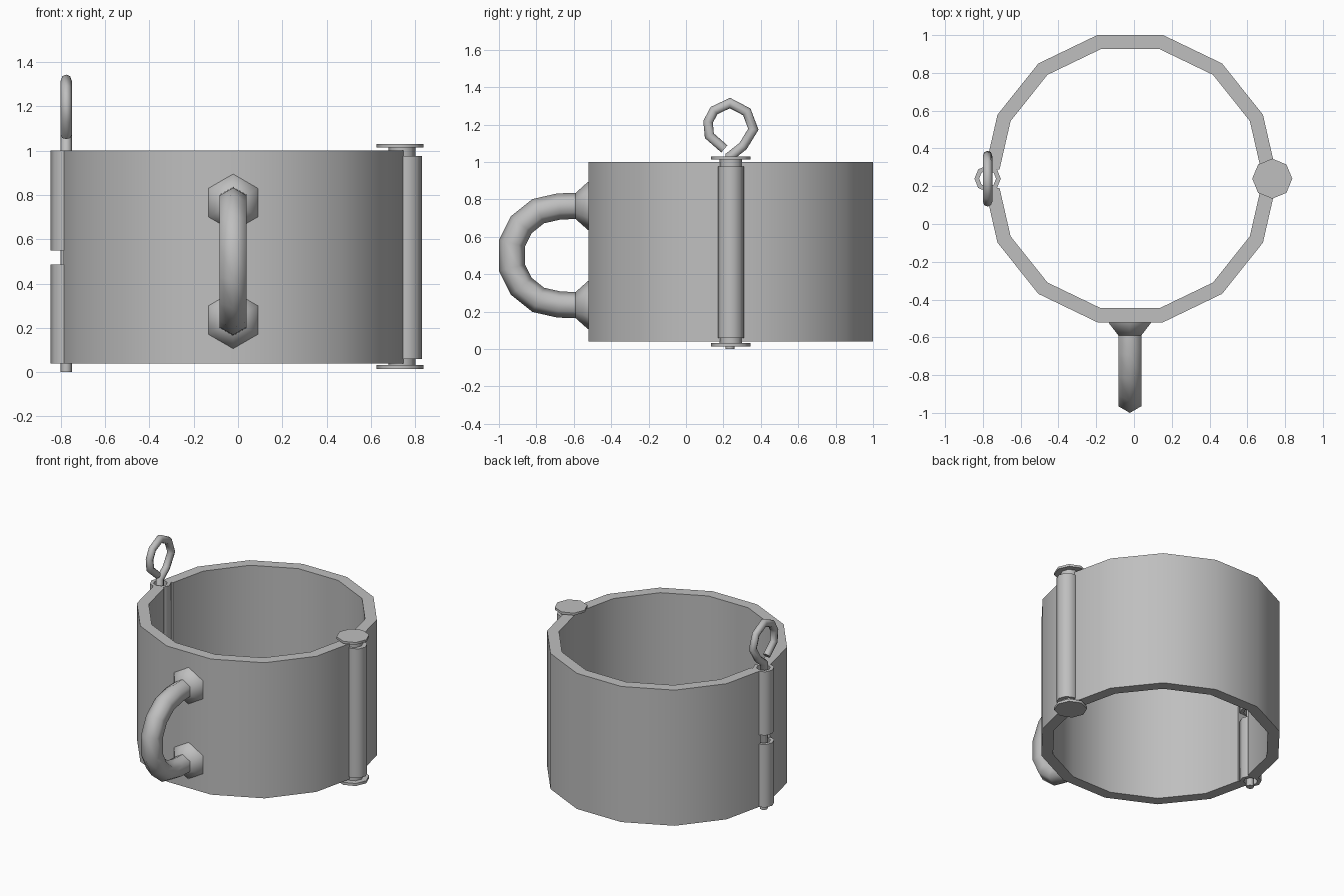
import bpy, bmesh, math
from mathutils import Vector

if "Cube" in bpy.data.objects:
    bpy.data.objects.remove(bpy.data.objects["Cube"], do_unlink=True)

STEEL = bpy.data.materials.new("grey steel")
STEEL.use_nodes = True
STEEL.diffuse_color = (0.52, 0.52, 0.52, 1)
STEEL.node_tree.nodes["Principled BSDF"].inputs["Base Color"].default_value = (0.52, 0.52, 0.52, 1)

CX, CY = -0.02, 0.24     # centre of the band
BOTTOM, TOP = 0.04, 1.0


def finish(name, bm, angle=65):
    bmesh.ops.recalc_face_normals(bm, faces=bm.faces)
    mesh = bpy.data.meshes.new(name)
    bm.to_mesh(mesh)
    bm.free()
    mesh.materials.append(STEEL)
    obj = bpy.data.objects.new(name, mesh)
    bpy.context.collection.objects.link(obj)
    bpy.ops.object.select_all(action='DESELECT')
    obj.select_set(True)
    bpy.context.view_layer.objects.active = obj
    bpy.ops.object.shade_smooth_by_angle(angle=math.radians(angle))
    return obj


def extrude_outline(name, points, z0, z1, angle=65):
    bm = bmesh.new()
    face = bm.faces.new([bm.verts.new((x, y, z0)) for x, y in points])
    top = bmesh.ops.extrude_face_region(bm, geom=[face], use_keep_orig=True)["geom"]
    verts = [v for v in top if isinstance(v, bmesh.types.BMVert)]
    bmesh.ops.translate(bm, verts=verts, vec=(0, 0, z1 - z0))
    return finish(name, bm, angle)


def circle(x, y, r, n):
    return [(x + r * math.cos(math.tau * i / n), y + r * math.sin(math.tau * i / n))
            for i in range(n)]


def skin(bm, rings):
    n = len(rings[0])
    for a, b in zip(rings, rings[1:]):
        for i in range(n):
            bm.faces.new((a[i], a[(i + 1) % n], b[(i + 1) % n], b[i]))
    bm.faces.new(rings[0])
    bm.faces.new(rings[-1])


def sweep(name, x, path, r, n):
    """Round bar bent along a (y, z) path, mitred at each bend."""
    bm = bmesh.new()
    pts = [Vector((x, y, z)) for y, z in path]
    side = Vector((1, 0, 0))
    rings = []
    for i, p in enumerate(pts):
        before = (p - pts[max(i - 1, 0)]).normalized()
        after = (pts[min(i + 1, len(pts) - 1)] - p).normalized()
        tangent = (before + after).normalized()
        normal = tangent.cross(side) / max(tangent.dot(before), tangent.dot(after))
        rings.append([bm.verts.new(p + normal * r * math.cos(math.tau * k / n)
                                   + side * r * math.sin(math.tau * k / n))
                      for k in range(n)])
    skin(bm, rings)
    return finish(name, bm)


# Fourteen-sided band, split open at the left-hand pin joint
def band_arc(r):
    pts = circle(CX, CY, r, 14)
    pts = [Vector(p) for p in pts[7:] + pts[:8]]
    first = pts[0].lerp(pts[1], 0.16)
    last = pts[-1].lerp(pts[-2], 0.16)
    return [first] + pts[1:-1] + [last]


extrude_outline("band", band_arc(0.78) + band_arc(0.703)[::-1], BOTTOM, TOP, 40)

# Hollow knuckles that hold the pin, with a gap between them
PIN_X = -0.775
for label, z0, z1 in (("lower", BOTTOM, 0.485), ("upper", 0.55, TOP)):
    bm = bmesh.new()
    verts = [bm.verts.new((PIN_X + r, CY, z))
             for r, z in ((0.045, z0), (0.07, z0), (0.07, z1), (0.045, z1))]
    edges = [bm.edges.new((verts[i], verts[(i + 1) % 4])) for i in range(4)]
    bmesh.ops.spin(bm, geom=verts + edges, cent=(PIN_X, CY, 0), axis=(0, 0, 1),
                   angle=math.tau, steps=8, use_merge=True)
    bmesh.ops.remove_doubles(bm, verts=bm.verts, dist=0.0005)
    finish(label + "_knuckle", bm)

# Locking pin with a looped finger pull
sweep("locking_pin", PIN_X,
      [(0.235, 0), (0.235, 1.03), (0.305, 1.085), (0.36, 1.175), (0.325, 1.268),
       (0.235, 1.315), (0.15, 1.275), (0.118, 1.215), (0.125, 1.14), (0.205, 1.07)],
      0.025, 8)

# Hinge on the other side: barrel, necks and end caps
extrude_outline("hinge_barrel", circle(0.76, CY, 0.07, 8), 0.06, 0.975)
for label, neck, cap in (("top", (0.96, 1.016), (1.014, 1.03)),
                         ("bottom", (0.03, 0.075), (0.014, 0.032))):
    extrude_outline(label + "_hinge_neck", circle(0.74, CY, 0.06, 8), *neck)
    extrude_outline(label + "_hinge_cap", circle(0.732, CY, 0.106, 8), *cap)

# Handle: a half loop, mirrored about its middle height
HANDLE_X, MID = -0.022, 0.5
half = [(-0.51, 0.265), (-0.6, 0.265), (-0.68, 0.262), (-0.79, 0.237),
        (-0.88, 0.165), (-0.93, 0.065)]
path = [(y, MID + h) for y, h in half] + [(y, MID - h) for y, h in half[::-1]]
sweep("handle", HANDLE_X, path, 0.07, 6)

# Flared six-sided feet joining the handle to the band
for label, z in (("upper", MID + 0.265), ("lower", MID - 0.265)):
    bm = bmesh.new()
    skin(bm, [[bm.verts.new((HANDLE_X + r * math.sin(math.tau * k / 6), y,
                             z + r * math.cos(math.tau * k / 6))) for k in range(6)]
              for y, r in ((-0.515, 0.13), (-0.525, 0.128), (-0.59, 0.07))])
    finish(label + "_handle_foot", bm)
